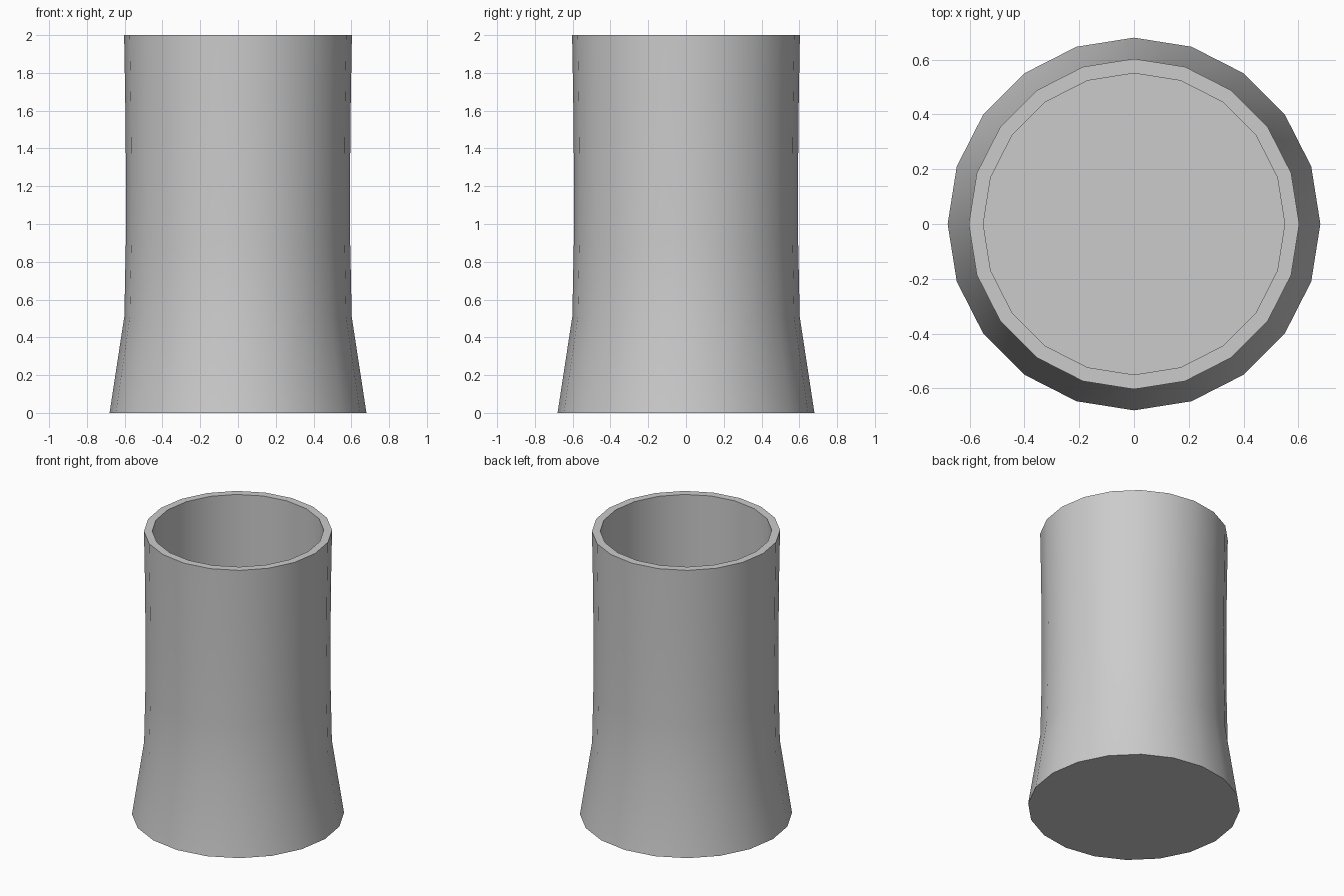
import bpy, bmesh, math

if "Cube" in bpy.data.objects:
    bpy.data.objects.remove(bpy.data.objects["Cube"])

SIDES = 20
# Radius and height, from floor of the base up the outside, over the rim and down inside
PROFILE = [(0.68, 0.0), (0.602, 0.51), (0.594, 0.9), (0.593, 1.25), (0.597, 1.65),
           (0.603, 2.0), (0.55, 2.0), (0.55, 0.06)]


def lathe(name, profile, sides):
    bm = bmesh.new()
    rings = [[bm.verts.new((r * math.cos(2 * math.pi * i / sides),
                            r * math.sin(2 * math.pi * i / sides), z))
              for i in range(sides)] for r, z in profile]
    for a, b in zip(rings, rings[1:]):
        for i in range(sides):
            j = (i + 1) % sides
            bm.faces.new((a[i], a[j], b[j], b[i]))
    # Underside and inner floor
    bm.faces.new(rings[0][::-1])
    bm.faces.new(rings[-1])
    bmesh.ops.recalc_face_normals(bm, faces=bm.faces)
    mesh = bpy.data.meshes.new(name)
    bm.to_mesh(mesh)
    bm.free()
    obj = bpy.data.objects.new(name, mesh)
    bpy.context.collection.objects.link(obj)
    return obj


# Flared hollow cup
cup = lathe("flared_cup", PROFILE, SIDES)
bpy.context.view_layer.objects.active = cup
cup.select_set(True)
bpy.ops.object.shade_smooth_by_angle(angle=math.radians(30))
